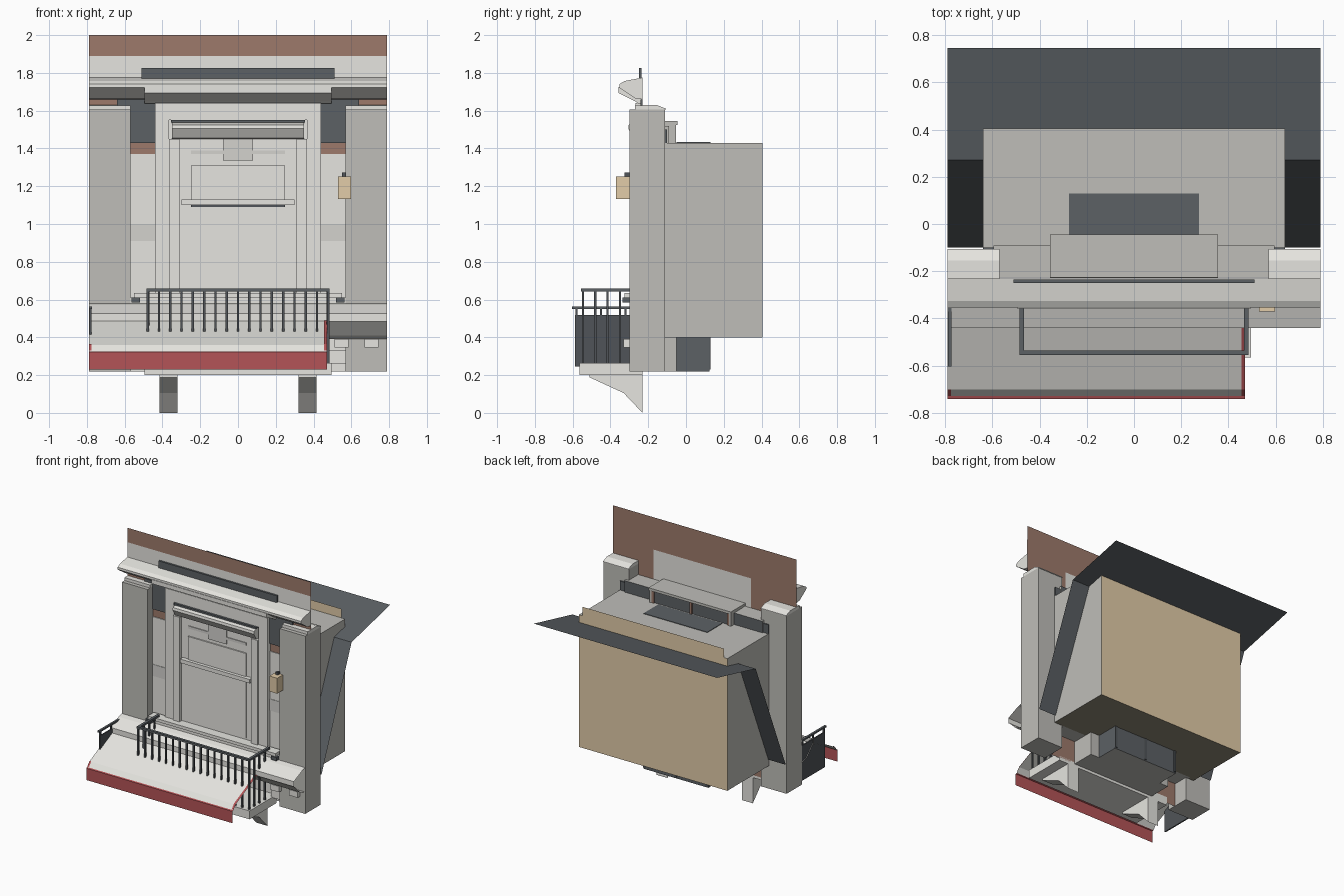
import bpy
import bmesh

cube = bpy.data.objects.get("Cube")
if cube:
    bpy.data.objects.remove(cube, do_unlink=True)


def material(name, r, g, b):
    """Flat material from display (sRGB) values."""
    rgb = [((c / 255 + 0.055) / 1.055) ** 2.4 for c in (r, g, b)]
    m = bpy.data.materials.new(name)
    m.use_nodes = True
    m.diffuse_color = (*rgb, 1)
    m.node_tree.nodes["Principled BSDF"].inputs["Base Color"].default_value = (*rgb, 1)
    return m


LIGHT = material("light stone", 230, 229, 224)
PALE = material("pale grey stone", 211, 210, 206)
STONE = material("grey stone", 191, 190, 185)
BRICK = material("brown brick", 158, 122, 107)
SLATE = material("slate", 92, 97, 101)
IRON = material("iron", 80, 84, 88)
RED = material("awning red", 180, 84, 87)
BEIGE = material("beige plaster", 226, 204, 168)
SOFFIT = material("dark soffit", 142, 135, 118)


def finish(name, bm, mats):
    mesh = bpy.data.meshes.new(name)
    bm.to_mesh(mesh)
    bm.free()
    for m in mats:
        mesh.materials.append(m)
    ob = bpy.data.objects.new(name, mesh)
    bpy.context.collection.objects.link(ob)
    return ob


def box(name, xs, ys, zs, *mats, rule=None):
    """Axis-aligned box; rule picks a material slot from the face normal."""
    bm = bmesh.new()
    bmesh.ops.create_cube(bm, size=1)
    for v in bm.verts:
        v.co = [(a + b) / 2 + c * (b - a) for c, (a, b) in zip(v.co, (xs, ys, zs))]
    bm.normal_update()
    if rule:
        for f in bm.faces:
            f.material_index = rule(f.normal)
    return finish(name, bm, mats)


def pair(name, xs, ys, zs, mat):
    """Box and its mirror image across x = 0."""
    box(name + "_left", xs, ys, zs, mat)
    box(name + "_right", (-xs[1], -xs[0]), ys, zs, mat)


def extrude(name, xs, profile, mat, solid=False):
    """Sweep a (y, z) profile along x: a thin sheet, or a capped solid."""
    bm = bmesh.new()
    a, b = [[bm.verts.new((x, y, z)) for y, z in profile] for x in xs]
    n = len(profile)
    for i in range(n if solid else n - 1):
        j = (i + 1) % n
        bm.faces.new((a[i], b[i], b[j], a[j]))
    if solid:
        bm.faces.new(a)
        bm.faces.new(b)
    bmesh.ops.recalc_face_normals(bm, faces=bm.faces)
    return finish(name, bm, [mat])


def upright(name, xs, y, zs, mat):
    """Thin vertical sheet facing front and back."""
    extrude(name, xs, [(y, zs[0]), (y, zs[1])], mat)


FULL = (-0.79, 0.79)

# Room behind the wall: plastered back, dark underside, thin parapet
box("room", (-0.64, 0.64), (-0.11, 0.405), (0.4, 1.43), STONE, BEIGE, SOFFIT,
    rule=lambda n: 1 if n.y > 0.5 else 2 if n.z < -0.5 else 0)
upright("room_parapet", (-0.61, 0.61), 0.405, (1.43, 1.5), BEIGE)
box("roof_light", (-0.275, 0.275), (-0.05, 0.13), (1.429, 1.434), SLATE)
extrude("mansard_roof", FULL, [(-0.1, 0.45), (0.27, 1.34), (0.745, 1.45)], SLATE)

# Party wall and the masonry that joins it to the room
upright("brick_wall", FULL, -0.23, (0.22, 2), BRICK)
upright("attic_face", FULL, -0.234, (1.66, 1.89), LIGHT)
upright("attic_back", (-0.4, 0.44), -0.227, (1.52, 1.75), LIGHT)
box("wall_core", (-0.595, 0.595), (-0.227, -0.09), (0.4, 1.52), STONE, SLATE,
    rule=lambda n: 1 if n.y > 0.5 else 0)
box("dormer_top", (-0.355, 0.355), (-0.227, -0.045), (1.525, 1.545), STONE)
box("dormer_window", (-0.335, 0.335), (-0.2, -0.065), (1.43, 1.525), SLATE)
pair("dormer_cheek", (0.335, 0.352), (-0.2, -0.052), (1.43, 1.525), STONE)
for x in (-0.325, 0, 0.325):
    box("dormer_mullion", (x - 0.01, x + 0.01), (-0.07, -0.055), (1.43, 1.525), BRICK)
pair("slate_cheek", (0.595, 0.64), (-0.13, -0.1), (1.43, 1.5), SLATE)
pair("slate_face", (0.44, 0.64), (-0.24, -0.231), (1.43, 1.66), SLATE)
pair("side_wall", (0.44, 0.575), (-0.237, -0.231), (0.4, 1.37), LIGHT)
pair("side_band", (0.44, 0.575), (-0.24, -0.236), (0.91, 1.0), PALE)

# Side piers with weathered caps
for name, xs in (("left", (0.57, 0.79)), ("right", (-0.79, -0.57))):
    box("pier_" + name, xs, (-0.3, -0.11), (0.22, 1.605), STONE)
    extrude("pier_cap_" + name, xs, [(-0.27, 1.605), (-0.27, 1.628), (-0.155, 1.63),
                                     (-0.105, 1.61), (-0.105, 1.605)], LIGHT, True)

# Basement wall and window bay
box("base_wall", (-0.355, 0.355), (-0.229, -0.05), (0.22, 0.4), STONE)
upright("base_face", (-0.57, 0.57), -0.234, (0.22, 0.4), LIGHT)
box("base_bay", (-0.28, 0.28), (-0.05, 0.125), (0.22, 0.4), SLATE, STONE,
    rule=lambda n: 1 if n.z < -0.5 else 0)
for x in (-0.27, 0, 0.27):
    box("base_mullion", (x - 0.01, x + 0.01), (0.12, 0.13), (0.23, 0.4), IRON)

# Window surround
box("surround_back", (-0.44, 0.44), (-0.25, -0.231), (0.58, 1.64), LIGHT)
pair("pilaster", (0.365, 0.44), (-0.268, -0.25), (0.58, 1.64), LIGHT)
box("surround_head", (-0.365, 0.365), (-0.268, -0.25), (1.55, 1.64), LIGHT)
pair("jamb", (0.31, 0.365), (-0.28, -0.25), (0.62, 1.45), LIGHT)
box("lower_sash", (-0.25, 0.25), (-0.256, -0.25), (0.65, 1.09), LIGHT)
box("upper_sash", (-0.25, 0.25), (-0.26, -0.25), (1.13, 1.31), LIGHT)
box("transom", (-0.3, 0.3), (-0.285, -0.25), (1.1, 1.13), LIGHT)
box("transom_gap", (-0.25, 0.25), (-0.258, -0.25), (1.09, 1.1), IRON)
box("head_band", (-0.25, 0.25), (-0.256, -0.25), (1.37, 1.39), PALE)
box("keystone", (-0.08, 0.08), (-0.258, -0.25), (1.335, 1.45), PALE)
extrude("window_hood", (-0.35, 0.35), [(-0.25, 1.45), (-0.275, 1.455), (-0.303, 1.5),
        (-0.306, 1.505), (-0.303, 1.525), (-0.25, 1.54)], LIGHT, True)
box("hood_flashing", (-0.355, 0.355), (-0.285, -0.231), (1.537, 1.55), SLATE)
box("window_sill", (-0.55, 0.55), (-0.325, -0.25), (0.612, 0.635), LIGHT)
box("sill_base", (-0.57, 0.57), (-0.3, -0.231), (0.565, 0.612), LIGHT)
pair("sill_shoe", (0.52, 0.565), (-0.335, -0.3), (0.585, 0.612), SLATE)

# Upper cornice with a lower centre section and a slate upstand
extrude("upper_cornice", FULL, [(-0.231, 1.775), (-0.325, 1.757), (-0.353, 1.74),
        (-0.353, 1.722), (-0.27, 1.665), (-0.231, 1.66)], LIGHT, True)
extrude("cornice_centre", (-0.495, 0.495), [(-0.231, 1.725), (-0.357, 1.725),
        (-0.357, 1.693), (-0.27, 1.65), (-0.25, 1.637), (-0.231, 1.637)], LIGHT, True)
box("cornice_upstand", (-0.51, 0.51), (-0.25, -0.235), (1.77, 1.825), SLATE)

# Lower cornice
extrude("lower_cornice", FULL, [(-0.3, 0.39), (-0.36, 0.41), (-0.43, 0.48), (-0.44, 0.485),
        (-0.44, 0.525), (-0.34, 0.57), (-0.3, 0.58)], LIGHT)
pair("cornice_block", (0.67, 0.745), (-0.33, -0.3), (0.345, 0.39), LIGHT)
pair("inner_block", (0.51, 0.585), (-0.33, -0.231), (0.345, 0.39), LIGHT)
pair("base_step", (0.48, 0.57), (-0.28, -0.231), (0.26, 0.33), LIGHT)

# Balcony slab on two brackets
box("balcony_slab", (-0.495, 0.495), (-0.565, -0.23), (0.2, 0.265), LIGHT)
for name, xs in (("bracket_left", (0.32, 0.415)), ("bracket_right", (-0.415, -0.32))):
    extrude(name, xs, [(-0.23, 0), (-0.23, 0.2), (-0.51, 0.2), (-0.51, 0.188),
                       (-0.33, 0.105)], LIGHT, True)

# Balcony railing
box("rail_front", (-0.485, 0.485), (-0.555, -0.535), (0.643, 0.658), SLATE)
pair("rail_side", (0.465, 0.485), (-0.535, -0.3), (0.643, 0.658), SLATE)
R = 0.006
for i in range(17):
    x = -0.478 + 0.956 * i / 16
    box("baluster_front", (x - R, x + R), (-0.551, -0.539), (0.265, 0.645), IRON)
for i in range(1, 4):
    y = -0.545 + 0.065 * i
    pair("baluster_side", (0.475 - R, 0.475 + R), (y - R, y + R), (0.265, 0.645), IRON)

# End screen beside the awning
box("end_screen", (-0.786, -0.776), (-0.588, -0.3), (0.245, 0.518), IRON)
box("end_screen_rail", (-0.788, -0.772), (-0.603, -0.3), (0.55, 0.563), SLATE)
for y in (-0.58, -0.45, -0.32):
    box("end_screen_post", (-0.786, -0.776), (y - R, y + R), (0.5, 0.555), IRON)

# Sloped awning with red valance, lip and edge strips
AWNING = (-0.79, 0.47)
slope = [(-0.43, 0.49), (-0.7, 0.36), (-0.728, 0.325)]
extrude("awning_sheet", AWNING, slope, LIGHT)
extrude("awning_valance", AWNING, [(-0.728, 0.326), (-0.74, 0.322), (-0.74, 0.23)], RED)
raised = [(y, z + 0.004) for y, z in slope]
extrude("awning_edge_left", (0.455, 0.47), raised, RED)
extrude("awning_edge_right", (-0.79, -0.775), raised[1:], RED)

# Wall lamp
box("wall_lamp", (0.53, 0.597), (-0.37, -0.3), (1.132, 1.252), BEIGE)
box("lamp_fixing", (0.55, 0.572), (-0.325, -0.3), (1.252, 1.272), IRON)
